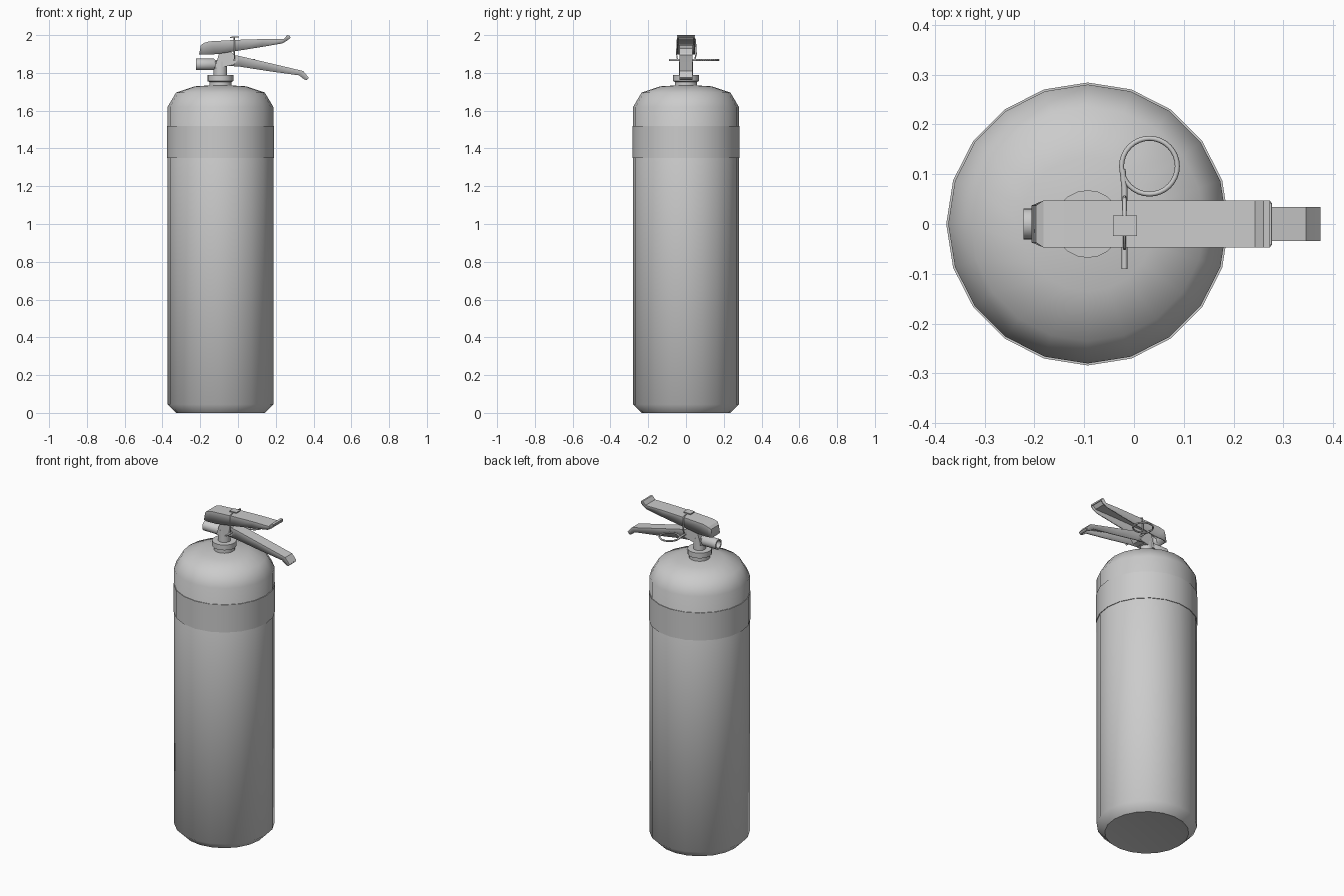
import bpy, bmesh, math
from mathutils import Matrix, Vector

if "Cube" in bpy.data.objects:
    bpy.data.objects.remove(bpy.data.objects["Cube"])

CX = -0.093  # cylinder axis


def finish(name, bm, angle=45):
    me = bpy.data.meshes.new(name)
    bm.to_mesh(me)
    bm.free()
    ob = bpy.data.objects.new(name, me)
    bpy.context.collection.objects.link(ob)
    bpy.ops.object.select_all(action='DESELECT')
    ob.select_set(True)
    bpy.context.view_layer.objects.active = ob
    if angle:
        bpy.ops.object.shade_smooth_by_angle(angle=math.radians(angle))
    return ob


def lathe(name, profile, n=20, matrix=Matrix.Translation((CX, 0, 0)), angle=45):
    """Revolve (radius, height) points around the local z axis."""
    bm = bmesh.new()
    rings = []
    for r, z in profile:
        if r == 0:
            rings.append([bm.verts.new((0, 0, z))] * n)
        else:
            rings.append([bm.verts.new((r * math.cos(2 * math.pi * i / n),
                                        r * math.sin(2 * math.pi * i / n), z)) for i in range(n)])
    for lo, hi in zip(rings, rings[1:]):
        for i in range(n):
            j = (i + 1) % n
            bm.faces.new(list(dict.fromkeys((lo[i], lo[j], hi[j], hi[i]))))
    bm.transform(matrix)
    bmesh.ops.recalc_face_normals(bm, faces=bm.faces)
    return finish(name, bm, angle)


def prism(name, points, y0, y1):
    """Extrude an (x, z) outline from y0 to y1."""
    bm = bmesh.new()
    f = bm.faces.new([bm.verts.new((x, y0, z)) for x, z in points])
    ext = bmesh.ops.extrude_face_region(bm, geom=[f])
    bmesh.ops.translate(bm, vec=(0, y1 - y0, 0),
                        verts=[v for v in ext['geom'] if isinstance(v, bmesh.types.BMVert)])
    bmesh.ops.recalc_face_normals(bm, faces=bm.faces)
    return finish(name, bm, 0)


def channel(name, stations, thickness):
    """Sheet-metal lever, open below; stations are (x_top, z_top, x_low, z_low, half_width)."""
    bm = bmesh.new()
    rows = [[bm.verts.new(p) for p in ((xb, -w, zb), (xt, -w, zt), (xt, w, zt), (xb, w, zb))]
            for xt, zt, xb, zb, w in stations]
    for p, q in zip(rows, rows[1:]):
        for k in range(3):
            bm.faces.new((p[k], q[k], q[k + 1], p[k + 1]))
    bm.faces.new((rows[0][1], rows[0][2], rows[0][3], rows[0][0]))
    bm.faces.new(rows[-1])
    ob = finish(name, bm, 20)
    mod = ob.modifiers.new("thickness", 'SOLIDIFY')
    mod.thickness = thickness
    mod.offset = -1
    return ob


def wire(name, points, radius, cyclic=False):
    cu = bpy.data.curves.new(name, 'CURVE')
    cu.dimensions = '3D'
    cu.bevel_depth = radius
    cu.bevel_resolution = 1
    cu.use_fill_caps = True
    sp = cu.splines.new('POLY')
    sp.points.add(len(points) - 1)
    for p, co in zip(sp.points, points):
        p.co = (*co, 1)
    sp.use_cyclic_u = cyclic
    ob = bpy.data.objects.new(name, cu)
    bpy.context.collection.objects.link(ob)
    return ob


# Tank and its slightly raised band
lathe("tank", [(0, 0.005), (0.21, 0.004), (0.235, 0), (0.28, 0.045), (0.28, 1.62),
               (0.235, 1.696), (0.135, 1.729), (0, 1.737)], angle=50)
lathe("band", [(0.279, 1.35), (0.284, 1.35), (0.284, 1.52), (0.279, 1.52)])

# Collar and valve neck
lathe("collar", [(0, 1.72), (0.059, 1.72), (0.059, 1.752), (0.068, 1.756), (0.068, 1.788), (0, 1.79)])
lathe("valve_neck", [(0, 1.78), (0.036, 1.78), (0.036, 1.86), (0, 1.86)], 16)
prism("valve_block", [(-0.125, 1.825), (-0.06, 1.835), (-0.02, 1.845), (0.0, 1.87),
                      (-0.03, 1.905), (-0.06, 1.93), (-0.095, 1.92), (-0.11, 1.87)], -0.034, 0.034)

# Hollow discharge nozzle pointing to -x
to_x = Matrix.Translation((0, 0, 1.845)) @ Matrix.Rotation(math.pi / 2, 4, 'Y')
lathe("nozzle", [(0, -0.15), (0.022, -0.15), (0.022, -0.222), (0.031, -0.222), (0.031, -0.128),
                 (0.024, -0.12), (0.024, -0.08), (0, -0.08)], 16, to_x)

# Squeeze lever (top) and carrying handle (below)
channel("squeeze_lever", [(-0.197, 1.945, -0.206, 1.897, 0.037), (-0.182, 1.958, -0.182, 1.897, 0.047),
                          (-0.15, 1.967, -0.116, 1.899, 0.047), (0.0, 1.987 - 0.012, 0.005, 1.918, 0.047),
                          (0.13, 1.979, 0.13, 1.938, 0.047), (0.243, 1.979, 0.235, 1.956, 0.047),
                          (0.26, 2.0, 0.262, 1.972, 0.047), (0.273, 1.998, 0.273, 1.985, 0.047)], 0.007)
channel("carry_handle", [(-0.035, 1.897, -0.05, 1.838, 0.034), (0.01, 1.889, 0.01, 1.833, 0.034),
                         (0.15, 1.856, 0.15, 1.811, 0.034), (0.345, 1.81, 0.323, 1.787, 0.034),
                         (0.36, 1.792, 0.35, 1.766, 0.034), (0.374, 1.776, 0.362, 1.764, 0.034)], 0.006)

# Safety pin with pull ring
wire("safety_pin", [(-0.019, -0.09, 1.868), (-0.019, 0.07, 1.868), (-0.023, 0.11, 1.868)], 0.006)
wire("pull_ring", [(0.031 + 0.056 * math.cos(a), 0.116 + 0.056 * math.sin(a), 1.868)
                   for a in (2 * math.pi * i / 32 for i in range(32))], 0.005, True)

# Tamper seal: tab on the lever and straps down to the pin
prism("seal_tab", [(-0.042, 1.985), (0.006, 1.987), (0.006, 1.993), (-0.042, 1.991)], -0.024, 0.017)
wire("seal_strap", [(-0.019, -0.02, 1.987), (-0.019, 0.018, 1.988), (-0.019, 0.05, 1.978),
                    (-0.019, 0.054, 1.9), (-0.019, 0.046, 1.868)], 0.004)
wire("seal_strap_front", [(-0.019, -0.015, 1.987), (-0.019, -0.048, 1.975),
                          (-0.019, -0.05, 1.9), (-0.019, -0.045, 1.868)], 0.003)
